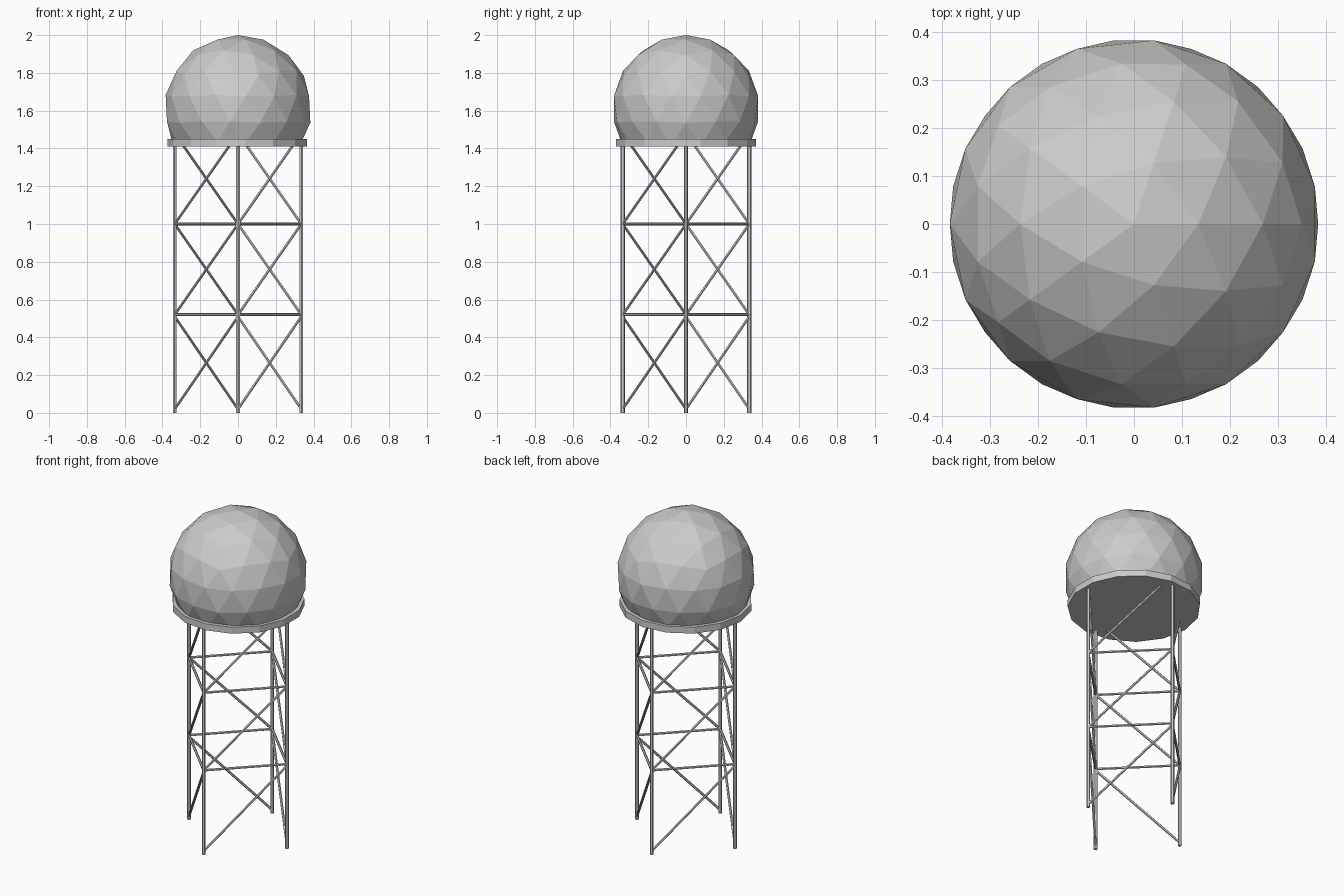
import bpy, bmesh, math
from mathutils import Vector

if "Cube" in bpy.data.objects:
    bpy.data.objects.remove(bpy.data.objects["Cube"])

DOME_R, DOME_Z, DECK_Z = 0.39, 1.61, 1.41
LEG_R = 0.335


def make_object(name, bm):
    bmesh.ops.recalc_face_normals(bm, faces=bm.faces[:])
    mesh = bpy.data.meshes.new(name)
    bm.to_mesh(mesh)
    bm.free()
    ob = bpy.data.objects.new(name, mesh)
    bpy.context.collection.objects.link(ob)
    return ob


def rod(name, a, b, radius, sides=6):
    a, b = Vector(a), Vector(b)
    d = b - a
    bm = bmesh.new()
    bmesh.ops.create_cone(bm, cap_ends=True, segments=sides,
                          radius1=radius, radius2=radius, depth=d.length)
    ob = make_object(name, bm)
    ob.location = (a + b) / 2
    ob.rotation_euler = d.to_track_quat('Z', 'Y').to_euler()
    return ob


# Faceted dome: icosahedron with every edge split in three, pushed onto a sphere
ico = bmesh.new()
bmesh.ops.create_icosphere(ico, subdivisions=1, radius=1)
points = {}
for f in ico.faces:
    a, b, c = (v.co for v in f.verts)
    for i in range(4):
        for j in range(4 - i):
            p = (a * i + b * j + c * (3 - i - j)).normalized() * DOME_R
            points[tuple(round(k, 4) + 0.0 for k in p)] = p
ico.free()
dome = bmesh.new()
for p in points.values():
    dome.verts.new(p + Vector((0, 0, DOME_Z)))
bmesh.ops.convex_hull(dome, input=dome.verts[:])
# Slice off the bottom where it sits in the deck
bmesh.ops.bisect_plane(dome, geom=dome.verts[:] + dome.edges[:] + dome.faces[:],
                       plane_co=(0, 0, DECK_Z + 0.02), plane_no=(0, 0, -1),
                       clear_outer=True)
make_object("dome", dome)

# Round deck under the dome
N = 15
deck = bmesh.new()
ring = [deck.verts.new((0.373 * math.cos(math.pi + math.tau * i / N),
                        0.373 * math.sin(math.pi + math.tau * i / N), DECK_Z))
        for i in range(N)]
base = deck.faces.new(ring)
ext = bmesh.ops.extrude_face_region(deck, geom=[base], use_keep_orig=True)
bmesh.ops.translate(deck, vec=(0, 0, 0.04),
                    verts=[g for g in ext["geom"] if isinstance(g, bmesh.types.BMVert)])
make_object("deck", deck)


# Tower: legs, ring bars and one diagonal brace per bay on each side
def corner(k, z):
    a = -math.pi / 2 + k * math.pi / 2
    return Vector((LEG_R * math.cos(a), LEG_R * math.sin(a), z))


bays = [(0.02, 0.51), (0.52, 1.0), (1.0, 1.48)]
sides = ["front", "right", "back", "left"]
for k, side in enumerate(sides):
    rod(f"{side}_leg", corner(k, 0), corner(k, DECK_Z + 0.01), 0.011)
    for n, z in enumerate((0.52, 1.0)):
        rod(f"{side}_ring_bar_{n + 1}", corner(k, z), corner(k + 1, z), 0.0075)
    for n, (z0, z1) in enumerate(bays):
        start, end = corner(k, z0), corner(k + 1, z1)
        t = min(1.0, (DECK_Z + 0.02 - z0) / (z1 - z0))
        rod(f"{side}_brace_{n + 1}", start, start.lerp(end, t), 0.0075)
